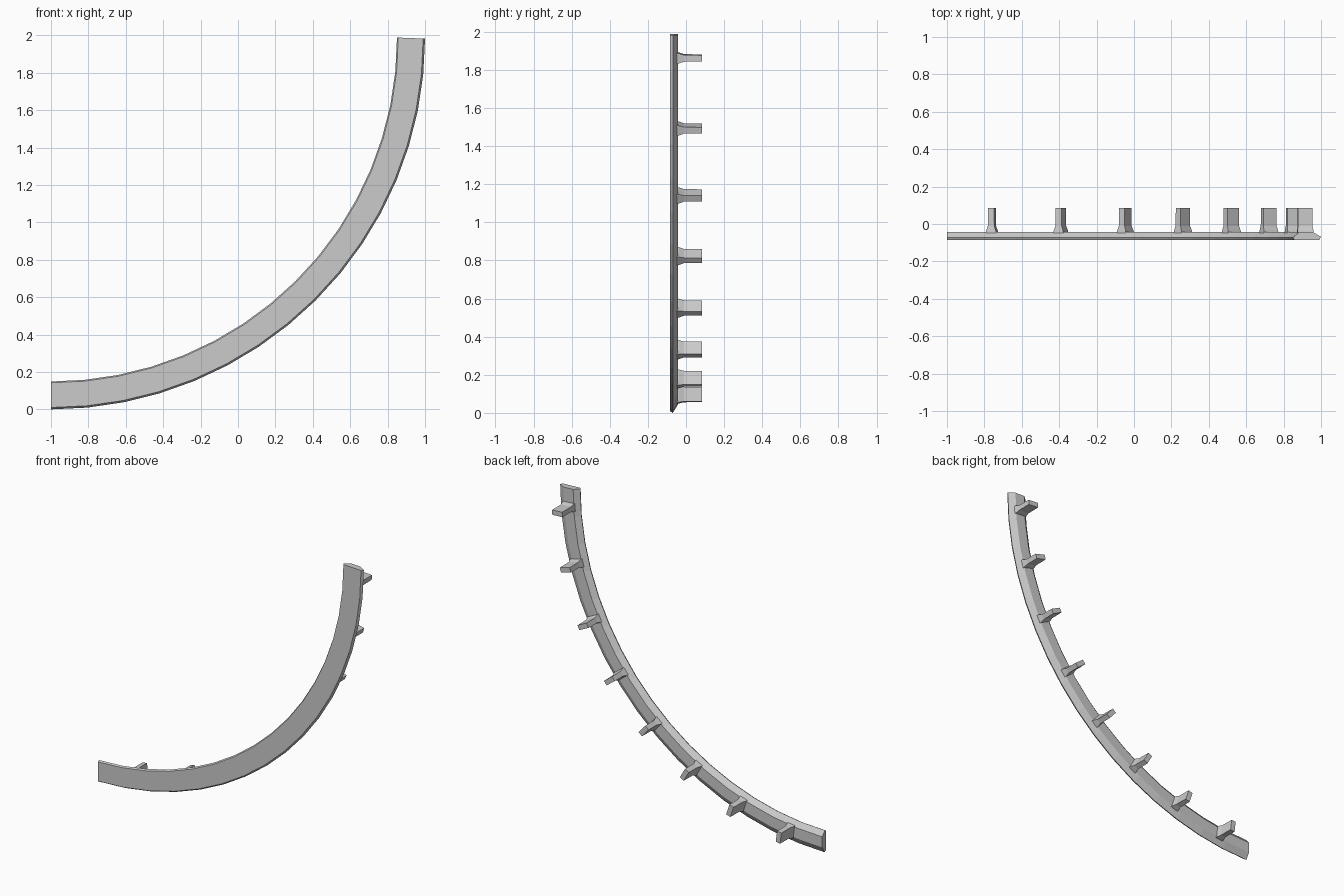
import bpy, bmesh
from math import sin, cos, radians

if "Cube" in bpy.data.objects:
    bpy.data.objects.remove(bpy.data.objects["Cube"])

CX, CZ = -1.0, 1.985      # arc centre in the XZ plane
SQUASH = 1.985 / 2.0      # slight vertical flattening of the arc


def place(r, y, deg, shift=0.0):
    """Point at radius r, depth y, angle from straight down, shifted along the arc."""
    a = radians(deg)
    return (CX + r * sin(a) + shift * cos(a), y,
            CZ - r * cos(a) * SQUASH + shift * sin(a))


def loft(name, rings):
    """Skin a list of equal-sized point rings and cap both ends."""
    bm = bmesh.new()
    vs = [[bm.verts.new(p) for p in ring] for ring in rings]
    n = len(rings[0])
    for a, b in zip(vs, vs[1:]):
        for i in range(n):
            j = (i + 1) % n
            bm.faces.new((a[i], a[j], b[j], b[i]))
    bm.faces.new(vs[0])
    bm.faces.new(vs[-1])
    bmesh.ops.recalc_face_normals(bm, faces=bm.faces)
    mesh = bpy.data.meshes.new(name)
    bm.to_mesh(mesh)
    bm.free()
    ob = bpy.data.objects.new(name, mesh)
    bpy.context.collection.objects.link(ob)
    return ob


# Curved trim strip: flat front, chamfered back (radius, depth)
profile = [(1.857, -0.085), (1.85, -0.072), (1.884, -0.043),
           (1.957, -0.043), (2.0, -0.069), (1.99, -0.085)]
SEGS = 16
rings = []
for k in range(SEGS + 1):
    # the upper end is cut square to the last segment
    tilt = 0.04 if k == SEGS else 0.0
    rings.append([place(r, y, 90 * k / SEGS, (1.925 - r) * tilt)
                  for r, y in profile])
loft("trim_strip", rings)

# Mounting tabs: thin radial plates with flared feet
# (depth, half thickness, inner radius, outer radius)
tab = [(-0.05, 0.028, 1.876, 1.964), (-0.036, 0.026, 1.877, 1.962),
       (-0.01, 0.0175, 1.88, 1.957), (0.085, 0.0165, 1.88, 1.957)]
for i in range(8):
    ang = 7.2 + 11.3 * i
    loft(f"mounting_tab_{i + 1}",
         [[place(r0, y, ang, -h), place(r1, y, ang, -h),
           place(r1, y, ang, h), place(r0, y, ang, h)]
          for y, h, r0, r1 in tab])
